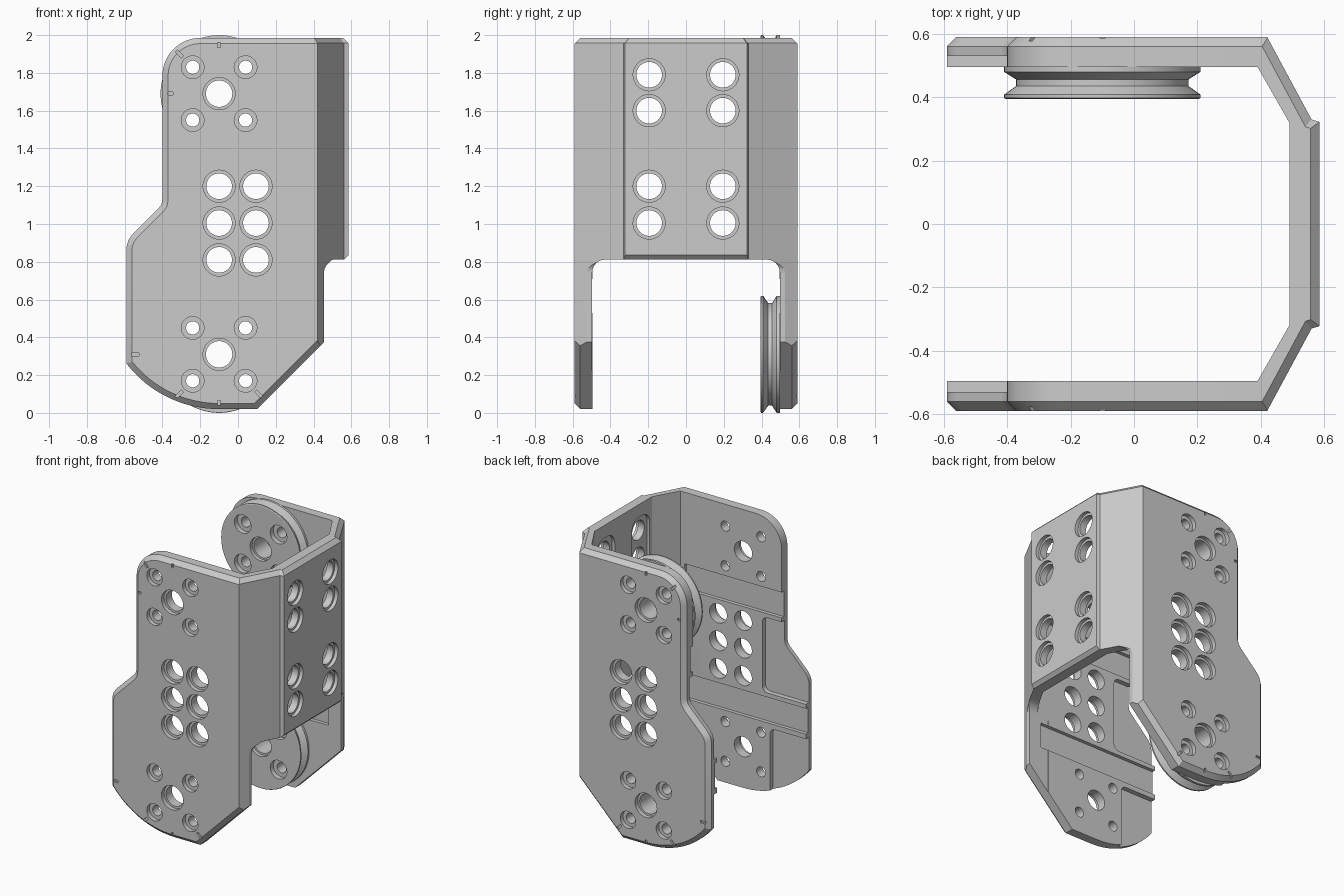
import bpy, bmesh, math
from mathutils import Vector

if "Cube" in bpy.data.objects:
    bpy.data.objects.remove(bpy.data.objects["Cube"])


def arc(c, r, a0, a1, n=12):
    return [(c[0] + r * math.cos(math.radians(a0 + (a1 - a0) * i / n)),
             c[1] + r * math.sin(math.radians(a0 + (a1 - a0) * i / n))) for i in range(n + 1)]


def circle(c, r, n=40):
    return arc(c, r, 0, 360, n)[:-1]


def rounded_rect(a0, b0, a1, b1, r):
    return (arc((a1 - r, b1 - r), r, 0, 90, 6) + arc((a0 + r, b1 - r), r, 90, 180, 6)
            + arc((a0 + r, b0 + r), r, 180, 270, 6) + arc((a1 - r, b0 + r), r, 270, 360, 6))


def inset(poly, d):
    """Mitred inward offset of a counter-clockwise polygon."""
    out = []
    for i, p in enumerate(poly):
        p = Vector(p)
        e0 = (p - Vector(poly[i - 1])).normalized()
        e1 = (Vector(poly[(i + 1) % len(poly)]) - p).normalized()
        n0, n1 = Vector((-e0.y, e0.x)), Vector((-e1.y, e1.x))
        out.append(tuple(p + (n0 + n1) * d / (1 + n0.dot(n1))))
    return out


def loft(bm, axis, rings):
    """Closed solid through (polygon, position) rings stacked along an axis."""
    place = {'x': lambda a, b, t: (t, a, b), 'y': lambda a, b, t: (a, t, b),
             'z': lambda a, b, t: (a, b, t)}[axis]
    vs = [[bm.verts.new(place(a, b, t)) for a, b in poly] for poly, t in rings]
    n = len(vs[0])
    for lo, hi in zip(vs, vs[1:]):
        for i in range(n):
            j = (i + 1) % n
            bm.faces.new((lo[i], lo[j], hi[j], hi[i]))
    bm.faces.new(vs[0])
    bm.faces.new(vs[-1])


def bore(bm, axis, c, steps):
    """Stepped round solid, steps = (radius, position)."""
    loft(bm, axis, [(circle(c, r), t) for r, t in steps])


def make(name, bm):
    bmesh.ops.recalc_face_normals(bm, faces=bm.faces)
    me = bpy.data.meshes.new(name)
    bm.to_mesh(me)
    bm.free()
    ob = bpy.data.objects.new(name, me)
    bpy.context.scene.collection.objects.link(ob)
    return ob


def combine(ob, bm, op='DIFFERENCE'):
    cutter = make("cutter", bm)
    cutter.hide_render = True
    m = ob.modifiers.new("cut", 'BOOLEAN')
    m.operation, m.solver, m.object = op, 'EXACT', cutter
    bpy.context.view_layer.objects.active = ob
    bpy.ops.object.modifier_apply(modifier=m.name)
    bpy.data.objects.remove(cutter)


def smooth(ob):
    bpy.ops.object.select_all(action='DESELECT')
    ob.select_set(True)
    bpy.context.view_layer.objects.active = ob
    bpy.ops.object.shade_smooth_by_angle(angle=math.radians(25))


HUBS = [(-0.1, 1.69), (-0.1, 0.31)]
SCREWS = [(hx + dx, hz + dz) for hx, hz in HUBS for dx in (-0.14, 0.14) for dz in (-0.14, 0.14)]

# Bracket: plan outline with chamfered top edge
plan = [(-0.8, -0.59), (0.42, -0.59), (0.56, -0.33), (0.585, -0.322),
        (0.585, 0.322), (0.56, 0.33), (0.42, 0.59), (-0.8, 0.59)]
bm = bmesh.new()
loft(bm, 'z', [(plan, -0.1), (plan, 1.957), (inset(plan, 0.03), 1.987)])
bracket = make("bracket", bm)

# Side silhouette with chamfered outer edges
side = (arc((-0.1, 0.64), 0.62, 217.8, 270, 16) + [(0.1, 0.02), (0.455, 0.375)]
        + arc((0.525, 0.74), 0.07, 180, 90, 8)
        + [(0.56, 0.81), (0.585, 0.835), (0.8, 1.05), (0.8, 1.985)]
        + arc((-0.2, 1.785), 0.2, 90, 180, 14)
        + [(-0.4, 1.13), (-0.405, 1.105), (-0.42, 1.083),
           (-0.56, 0.945), (-0.58, 0.915), (-0.59, 0.88)])
bm = bmesh.new()
small = inset(side, 0.032)
loft(bm, 'y', [(small, -0.592), (side, -0.56), (side, 0.56), (small, 0.592)])
combine(bracket, bm, 'INTERSECT')

# Hollow inside
bm = bmesh.new()
loft(bm, 'z', [([(-0.9, -0.495), (0.39, -0.495), (0.49, -0.32),
                 (0.49, 0.32), (0.39, 0.495), (-0.9, 0.495)], t) for t in (-0.2, 2.2)])
combine(bracket, bm)

# Open window under the web
bm = bmesh.new()
loft(bm, 'x', [(rounded_rect(-0.497, -0.3, 0.497, 0.812, 0.07), t) for t in (0.3, 0.9)])
combine(bracket, bm)

# Holes and edge marks
bm = bmesh.new()
for s in (-1, 1):
    def through(c, r, R):
        bore(bm, 'y', c, [(R, s * 0.7), (R, s * 0.56), (r, s * 0.56), (r, s * 0.45)])
    for c in HUBS:
        through(c, 0.07, 0.085)
    for c in SCREWS:
        through(c, 0.035, 0.06)
    for x in (-0.1, 0.095):
        for z in (0.81, 1.005, 1.2):
            through((x, z), 0.068, 0.085)
    for (hx, hz), marks in zip(HUBS, [((90, 0.245, 0.27), (180, 0.245, 0.27), (135, 0.275, 0.325)),
                                      ((270, 0.245, 0.27), (180, 0.425, 0.465),
                                       (225, 0.275, 0.33), (315, 0.275, 0.32))]):
        for ang, r0, r1 in marks:
            u = Vector((math.cos(math.radians(ang)), math.sin(math.radians(ang))))
            v = Vector((-u.y, u.x)) * 0.008
            h = Vector((hx, hz))
            loft(bm, 'y', [([tuple(h + u * r + v * k) for r, k in
                             ((r0, -1), (r1, -1), (r1, 1), (r0, 1))], s * t) for t in (0.578, 0.65)])
for y in (-0.195, 0.195):
    for z in (1.005, 1.2, 1.6, 1.79):
        bore(bm, 'x', (y, z), [(0.085, 0.7), (0.085, 0.56), (0.068, 0.56), (0.068, 0.4)])
combine(bracket, bm)

# Inner grooves, thinned rear pockets and web slots
bm = bmesh.new()
for s in (-1, 1):
    for box, depth in (((-0.8, 0.53, 0.36, 0.71, 0.005), 0.52), ((-0.8, 1.30, 0.36, 1.48, 0.005), 0.52),
                       ((-0.8, 0.74, -0.25, 1.27, 0.04), 0.53), ((-0.8, -0.1, -0.31, 0.495, 0.04), 0.53)):
        loft(bm, 'y', [(rounded_rect(*box), s * t) for t in (0.45, depth)])
    for z0, z1 in ((0.9, 1.305), (1.495, 1.895)):
        loft(bm, 'x', [(rounded_rect(s * 0.195 - 0.1, z0, s * 0.195 + 0.1, z1, 0.08), t)
                       for t in (0.45, 0.51)])
combine(bracket, bm)
smooth(bracket)

# Grooved discs on the inner face of the rear plate
for name, c in zip(("upper_disc", "lower_disc"), HUBS):
    bm = bmesh.new()
    loft(bm, 'y', [(circle(c, r, 72), t) for r, t in
                   ((0.305, 0.395), (0.31, 0.398), (0.31, 0.408), (0.272, 0.435),
                    (0.272, 0.456), (0.31, 0.48), (0.31, 0.497))])
    disc = make(name, bm)
    bm = bmesh.new()
    bore(bm, 'y', c, [(0.083, 0.3), (0.083, 0.42), (0.07, 0.42), (0.07, 0.6)])
    for dx in (-0.14, 0.14):
        for dz in (-0.14, 0.14):
            bore(bm, 'y', (c[0] + dx, c[1] + dz),
                 [(0.065, 0.3), (0.065, 0.43), (0.035, 0.43), (0.035, 0.6)])
    combine(disc, bm)
    smooth(disc)
